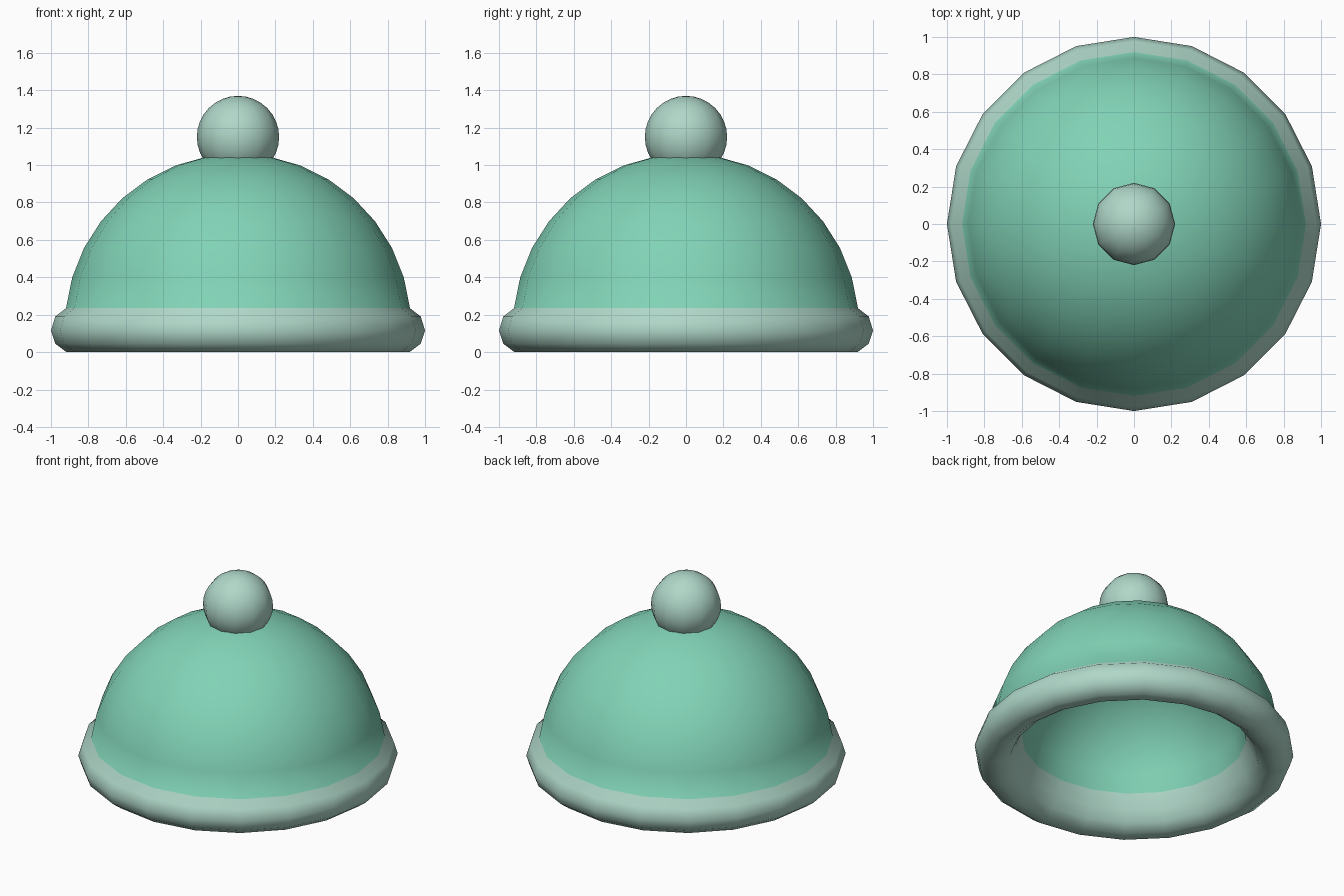
import bpy, bmesh, math

cube = bpy.data.objects.get("Cube")
if cube:
    bpy.data.objects.remove(cube, do_unlink=True)


def make_material(name, color):
    mat = bpy.data.materials.new(name)
    mat.use_nodes = True
    mat.diffuse_color = color
    mat.node_tree.nodes["Principled BSDF"].inputs["Base Color"].default_value = color
    return mat


green = make_material("mint green", (0.22, 0.65, 0.47, 1))
pale = make_material("pale mint", (0.43, 0.68, 0.58, 1))


def finish(bm, name, materials):
    bmesh.ops.recalc_face_normals(bm, faces=bm.faces)
    mesh = bpy.data.meshes.new(name)
    bm.to_mesh(mesh)
    bm.free()
    for mat in materials:
        mesh.materials.append(mat)
    obj = bpy.data.objects.new(name, mesh)
    bpy.context.collection.objects.link(obj)
    bpy.ops.object.select_all(action='DESELECT')
    obj.select_set(True)
    bpy.context.view_layer.objects.active = obj
    bpy.ops.object.shade_smooth_by_angle(angle=math.radians(45))
    return obj


def dome_arc(radius, steps=8):
    """Profile from the brim edge up to the point before the crown."""
    start = math.radians(6.2)
    span = math.pi / 2 - start
    return [(radius * math.cos(start + span * i / steps),
             CENTRE + radius * math.sin(start + span * i / steps))
            for i in range(steps)]


# Thick-walled hat: outer dome, rolled rim, inner lining, turned as one piece
CENTRE, OUTER, INNER, SIDES = 0.135, 0.925, 0.708, 20
outer = dome_arc(OUTER)[::-1]
rim = [(0.977, 0.19), (1.0, 0.116), (0.977, 0.045), (0.917, 0.0),
       (0.843, 0.0), (0.781, 0.045), (0.745, 0.116)]
lining = dome_arc(INNER)
profile = outer + rim + lining

bm = bmesh.new()
rings = []
for r, z in profile:
    rings.append([bm.verts.new((r * math.cos(math.tau * k / SIDES),
                                r * math.sin(math.tau * k / SIDES), z))
                  for k in range(SIDES)])
rim_start = len(outer) - 1
rim_end = rim_start + len(rim) + 1
for i in range(len(rings) - 1):
    for k in range(SIDES):
        n = (k + 1) % SIDES
        face = bm.faces.new((rings[i][k], rings[i][n], rings[i + 1][n], rings[i + 1][k]))
        face.material_index = 1 if rim_start <= i < rim_end else 0
# Close the crown outside and inside
for ring, radius in ((rings[0], OUTER), (rings[-1], INNER)):
    tip = bm.verts.new((0, 0, CENTRE + radius))
    for k in range(SIDES):
        bm.faces.new((ring[k], ring[(k + 1) % SIDES], tip))
finish(bm, "hat_body", [green, pale])

# Round bobble on the crown
bm = bmesh.new()
bmesh.ops.create_uvsphere(bm, u_segments=12, v_segments=16, radius=0.22)
bmesh.ops.translate(bm, verts=bm.verts, vec=(0, 0, 1.15))
finish(bm, "bobble", [pale])
